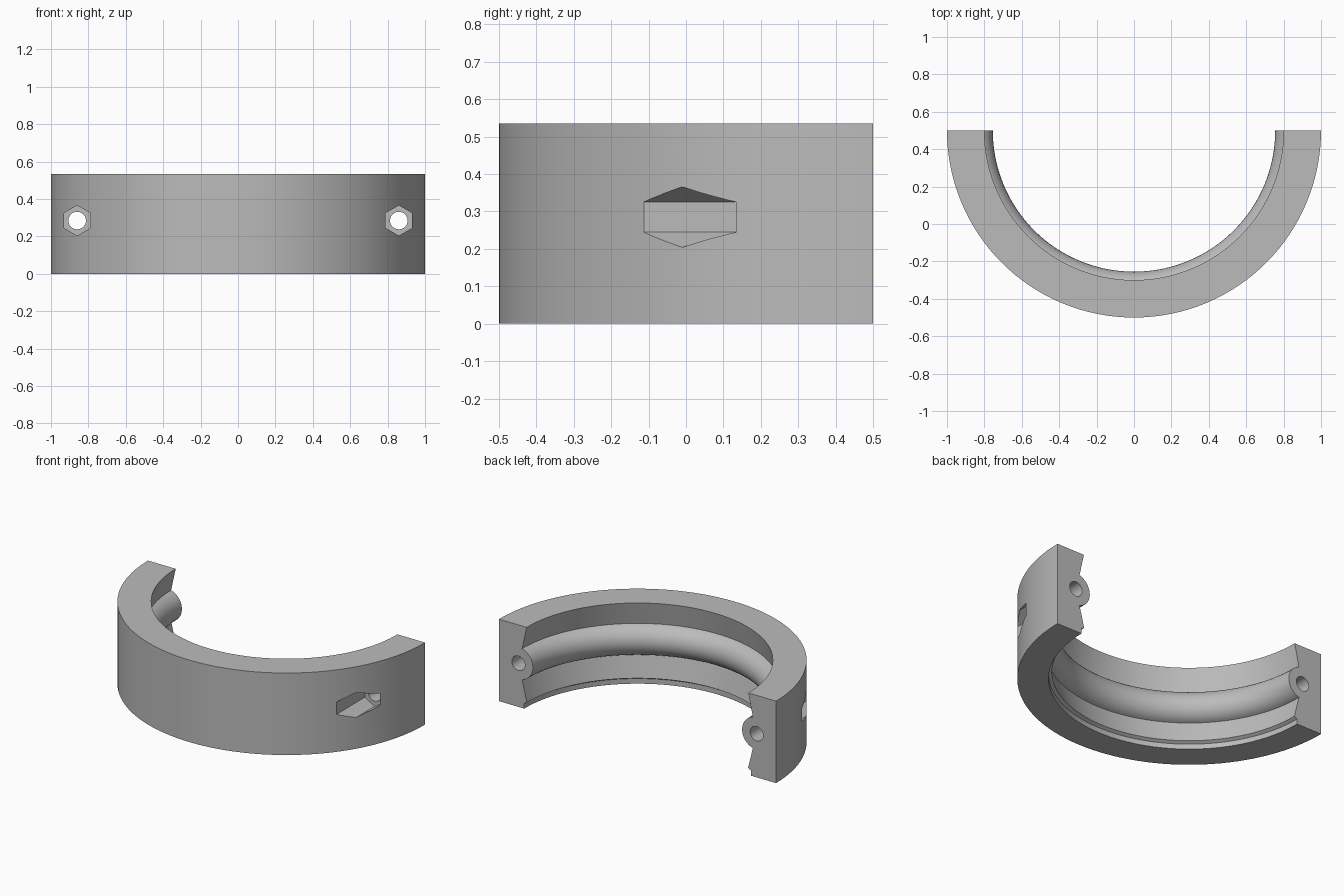
import bpy, bmesh, math
from mathutils import Matrix, Vector

if "Cube" in bpy.data.objects:
    bpy.data.objects.remove(bpy.data.objects["Cube"])

SEG = 64            # steps around the half ring
CENTRE_Y = 0.5      # axis of the ring
HEIGHT = 0.535
BOLT_X, BOLT_Z = 0.86, 0.285

grey = bpy.data.materials.new("plain_grey")
grey.diffuse_color = (0.5, 0.5, 0.5, 1)
grey.use_nodes = True
grey.node_tree.nodes["Principled BSDF"].inputs["Base Color"].default_value = grey.diffuse_color


def make_object(name, bm):
    bmesh.ops.recalc_face_normals(bm, faces=bm.faces)
    mesh = bpy.data.meshes.new(name)
    bm.to_mesh(mesh)
    bm.free()
    mesh.materials.append(grey)
    obj = bpy.data.objects.new(name, mesh)
    bpy.context.collection.objects.link(obj)
    return obj


# Cross-section (radius, height): flat outside, sloped inside with a round rib
# around the bolt axis and a small lip at the bottom
profile = [(1, 0), (1, HEIGHT), (0.80, HEIGHT)]
rib_r, start = 0.105, math.radians(105)
for i in range(17):
    a = start + (2 * math.pi - 2 * start) * i / 16
    profile.append((BOLT_X + rib_r * math.cos(a), BOLT_Z + rib_r * math.sin(a)))
profile += [(0.798, 0.045), (0.818, 0.033), (0.818, 0)]

# Half ring: sweep the section through 180 degrees
bm = bmesh.new()
rings = []
for i in range(SEG + 1):
    a = math.pi + math.pi * i / SEG
    rings.append([bm.verts.new((r * math.cos(a), CENTRE_Y + r * math.sin(a), z))
                  for r, z in profile])
n = len(profile)
for p, q in zip(rings, rings[1:]):
    for j in range(n):
        k = (j + 1) % n
        bm.faces.new((p[j], p[k], q[k], q[j]))
bm.faces.new(rings[0])
bm.faces.new(rings[-1])
clamp = make_object("half_ring_clamp", bm)


# Cutter: prism along y between two depths
def prism(name, x, sides, radius, y0, y1):
    bm = bmesh.new()
    bmesh.ops.create_cone(bm, cap_ends=True, segments=sides, radius1=radius,
                          radius2=radius, depth=y1 - y0)
    # first corner of the polygon points up
    xs = max(v.co.x for v in bm.verts)
    top = max(v.co.y for v in bm.verts)
    if sides == 6 and top < xs:
        bmesh.ops.rotate(bm, verts=bm.verts, matrix=Matrix.Rotation(math.pi / 6, 3, 'Z'))
    bmesh.ops.rotate(bm, verts=bm.verts, matrix=Matrix.Rotation(math.pi / 2, 3, 'X'))
    bmesh.ops.translate(bm, verts=bm.verts, vec=Vector((x, (y0 + y1) / 2, BOLT_Z)))
    obj = make_object(name, bm)
    obj.hide_render = True
    return obj


# Bolt holes and hexagonal nut pockets on both ends
cutters = []
for side, s in (("left", -1), ("right", 1)):
    cutters.append(prism(side + "_nut_cutter", s * BOLT_X, 6, 0.081, -0.7, 0.18))
    cutters.append(prism(side + "_bolt_cutter", s * BOLT_X, 32, 0.047, 0.1, 0.7))

bpy.context.view_layer.objects.active = clamp
clamp.select_set(True)
for c in cutters:
    mod = clamp.modifiers.new("cut", 'BOOLEAN')
    mod.operation = 'DIFFERENCE'
    mod.solver = 'EXACT'
    mod.object = c
    bpy.ops.object.modifier_apply(modifier=mod.name)
for c in cutters:
    bpy.data.objects.remove(c)

bpy.ops.object.shade_smooth_by_angle(angle=math.radians(25))
